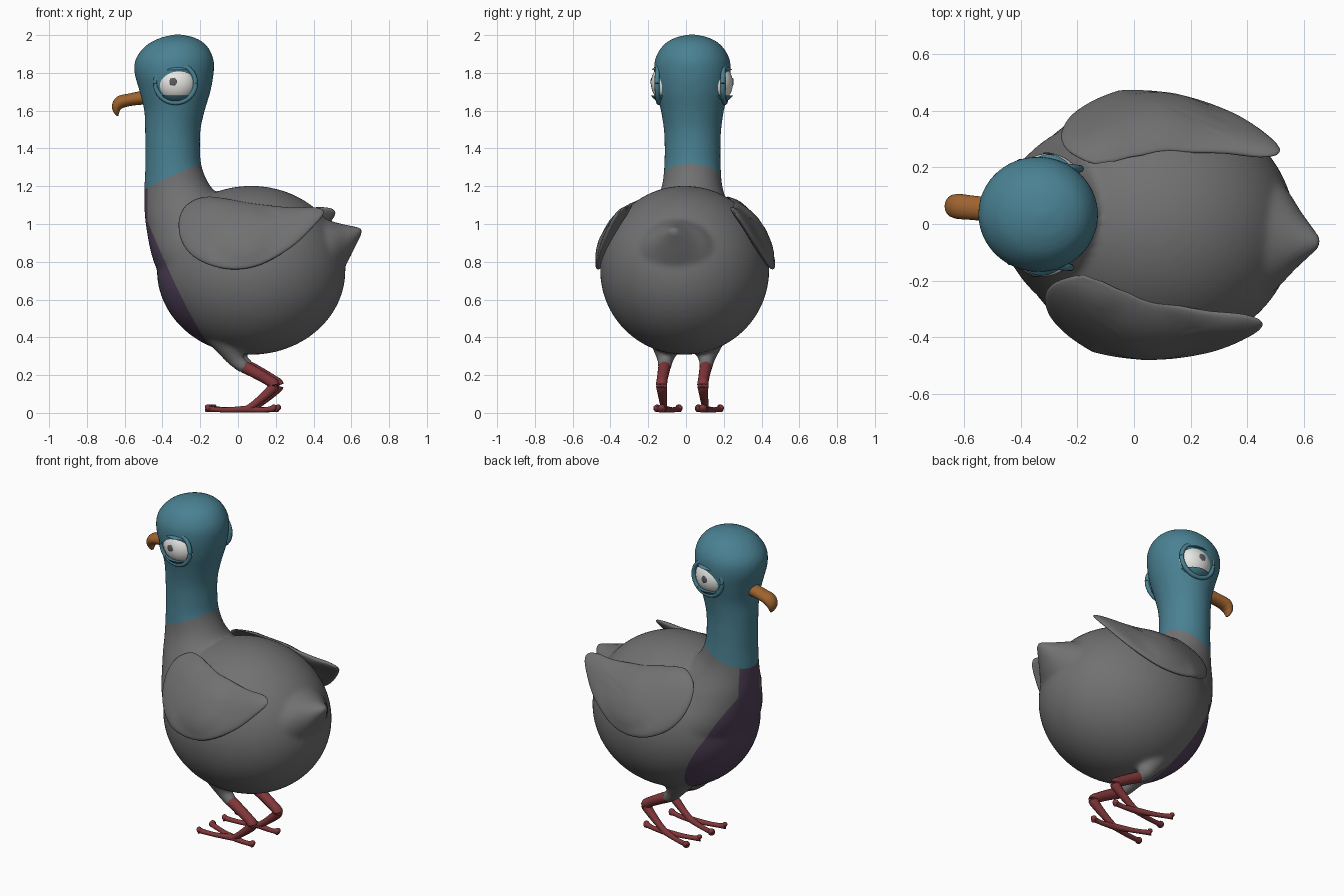
import bpy, bmesh, math
from mathutils import Vector, Matrix

if "Cube" in bpy.data.objects:
    bpy.data.objects.remove(bpy.data.objects["Cube"])

TURN = -0.1  # the bird is turned slightly about z


def material(name, rgb):
    m = bpy.data.materials.new(name)
    m.diffuse_color = (*rgb, 1)
    m.use_nodes = True
    m.node_tree.nodes["Principled BSDF"].inputs["Base Color"].default_value = m.diffuse_color
    return m


GREY = material("grey feathers", (0.165, 0.165, 0.168))
TEAL = material("teal feathers", (0.068, 0.22, 0.29))
PURPLE = material("purple chest", (0.085, 0.055, 0.105))
RED = material("red legs", (0.22, 0.038, 0.042))
ORANGE = material("orange beak", (0.34, 0.125, 0.028))
WHITE = material("white eye", (0.8, 0.8, 0.78))
PUPIL = material("pupil grey", (0.11, 0.11, 0.12))


def spline(pts, n, closed=False):
    """Catmull-Rom through tuples of any length."""
    out, k = [], len(pts)
    for i in range(k if closed else k - 1):
        idx = [i - 1, i, i + 1, i + 2]
        idx = [j % k if closed else min(max(j, 0), k - 1) for j in idx]
        a, b, c, d = (pts[j] for j in idx)
        for s in range(n):
            t = s / n
            out.append(tuple(0.5 * (2 * q + (r - p) * t + (2 * p - 5 * q + 4 * r - w) * t * t
                                    + (3 * q - p - 3 * r + w) * t ** 3)
                             for p, q, r, w in zip(a, b, c, d)))
    if not closed:
        out.append(tuple(pts[-1]))
    return out


def loft(bm, rings, sides=24):
    """rings: (centre, half axis u, half axis v); ends are capped."""
    loops = []
    for c, u, v in rings:
        angs = [2 * math.pi * i / sides for i in range(sides)]
        loops.append([bm.verts.new(c + u * math.cos(a) + v * math.sin(a)) for a in angs])
    faces = [bm.faces.new(loops[0]), bm.faces.new(loops[-1])]
    for p, q in zip(loops, loops[1:]):
        for i in range(sides):
            j = (i + 1) % sides
            faces.append(bm.faces.new((p[i], p[j], q[j], q[i])))
    bmesh.ops.recalc_face_normals(bm, faces=faces)


def tube(bm, pts, n=5, sides=14):
    """Round tube along (x, y, z, radius) points."""
    p = spline(pts, n)
    rings = []
    for i, (x, y, z, r) in enumerate(p):
        d = Vector(p[min(i + 1, len(p) - 1)][:3]) - Vector(p[max(i - 1, 0)][:3])
        q = d.to_track_quat('Z', 'Y')
        rings.append((Vector((x, y, z)), q @ Vector((r, 0, 0)), q @ Vector((0, r, 0))))
    loft(bm, rings, sides)


def ellipsoid(bm, c, r, seg=32):
    m = Matrix.Translation(c) @ Matrix.Diagonal((*r, 1))
    bmesh.ops.create_uvsphere(bm, u_segments=seg, v_segments=seg // 2, radius=1, matrix=m)


def finish(bm, name, *mats, angle=50):
    me = bpy.data.meshes.new(name)
    bm.to_mesh(me)
    bm.free()
    for m in mats:
        me.materials.append(m)
    me.shade_smooth()
    me.set_sharp_from_angle(angle=math.radians(angle))
    ob = bpy.data.objects.new(name, me)
    ob.rotation_euler.z = TURN
    bpy.context.collection.objects.link(ob)
    return ob


X, Y, Z = Vector((1, 0, 0)), Vector((0, 1, 0)), Vector((0, 0, 1))

# Body: ellipsoid, neck, tail and thighs fused into one skin
BC, BR = (0.07, 0, 0.755), (0.5, 0.447, 0.447)
bm = bmesh.new()
ellipsoid(bm, BC, BR, 64)
neck = [(0.6, -0.05, 0.3, 0.3), (0.8, -0.1, 0.347, 0.36), (1.0, -0.2, 0.29, 0.26),
        (1.12, -0.28, 0.217, 0.19), (1.2, -0.322, 0.175, 0.16), (1.3, -0.343, 0.15, 0.15),
        (1.4, -0.348, 0.145, 0.148), (1.5, -0.347, 0.147, 0.152), (1.6, -0.338, 0.16, 0.167),
        (1.7, -0.335, 0.187, 0.19), (1.8, -0.34, 0.21, 0.203), (1.88, -0.337, 0.204, 0.195),
        (1.95, -0.327, 0.155, 0.15), (1.988, -0.32, 0.085, 0.085), (2.004, -0.32, 0.01, 0.01)]
loft(bm, [(Vector((x, 0, z)), X * a, Y * b) for z, x, a, b in spline(neck, 4)], 48)
tail = [(0.35, 0.78, 0.3, 0.29), (0.5, 0.84, 0.2, 0.175), (0.58, 0.895, 0.105, 0.1),
        (0.625, 0.935, 0.055, 0.052), (0.662, 0.968, 0.014, 0.014)]
loft(bm, [(Vector((x, 0, z)), Y * a, Z * b) for x, z, a, b in spline(tail, 4)], 32)
for s in (-1, 1):
    tube(bm, [(-0.05, s * 0.11, 0.40, 0.1), (-0.02, s * 0.11, 0.32, 0.062),
              (0.005, s * 0.11, 0.275, 0.042), (0.055, s * 0.11, 0.235, 0.036)])
body = finish(bm, "body", GREY)
mod = body.modifiers.new("fuse", 'REMESH')
mod.mode, mod.voxel_size = 'VOXEL', 0.013
mod = body.modifiers.new("soften", 'SMOOTH')
mod.factor, mod.iterations = 0.5, 8
bpy.context.view_layer.update()
skin = bpy.data.meshes.new_from_object(body.evaluated_get(bpy.context.evaluated_depsgraph_get()))
bpy.data.objects.remove(body)

# Cut clean colour borders, then colour the teal neck and purple chest
bm = bmesh.new()
bm.from_mesh(skin)
for co, no in (((0, 0, 1.406), (-0.45, 0, 1)), ((0.035, 0, 0), (1, 0, 0.5)), ((-0.472, 0, 0), (1, 0, 0))):
    bmesh.ops.bisect_plane(bm, geom=bm.verts[:] + bm.edges[:] + bm.faces[:], dist=1e-4,
                           plane_co=co, plane_no=no)
for f in bm.faces:
    c = f.calc_center_median()
    if c.z - 0.45 * c.x > 1.406:
        f.material_index = 1
    elif c.x + c.z / 2 < 0.035 or (c.x < -0.472 and c.z > 0.9):
        f.material_index = 2
    else:
        f.material_index = 0
finish(bm, "body", GREY, TEAL, PURPLE, angle=80)

# Wings: lens-shaped plates wrapped over the body
outline = spline([(-0.285, 1.03), (-0.24, 1.11), (-0.13, 1.145), (0.1, 1.11), (0.3, 1.088),
                  (0.44, 1.088), (0.487, 1.06), (0.44, 0.99), (0.33, 0.88), (0.18, 0.79),
                  (0.05, 0.76), (-0.08, 0.775), (-0.2, 0.83), (-0.27, 0.92)], 5, True)


def wing_y(x, z):
    lean = 0.22 + 0.24 * (max(0, 1.14 - z) / 0.37) ** 0.65 - 0.3 * max(0, -0.1 - x)
    q = 1 - ((x - BC[0]) / BR[0]) ** 2 - ((z - BC[2]) / BR[2]) ** 2
    return max(lean, BR[1] * math.sqrt(max(0, q)) + 0.004)


for s, side in ((-1, "right"), (1, "left")):
    bm = bmesh.new()
    loops, cx, cz = [], 0.05, 0.97
    for k in range(-8, 9):
        t = k / 8 * math.pi / 2
        w = 0.87 + 0.13 * math.cos(t) if abs(k) < 4 else None
        f = max(math.cos(t), 0.01)
        h = 0.034 * math.sin(t)
        f = f ** 0.6
        loop = []
        for x, z in outline:
            px, pz = cx + (x - cx) * f, cz + (z - cz) * f
            loop.append(bm.verts.new((px, s * (wing_y(px, pz) + h), pz)))
        loops.append(loop)
    n = len(outline)
    for p, q in zip(loops, loops[1:]):
        for i in range(n):
            bm.faces.new((p[i], p[(i + 1) % n], q[(i + 1) % n], q[i]))
    bm.faces.new(loops[0])
    bm.faces.new(loops[-1])
    bmesh.ops.recalc_face_normals(bm, faces=bm.faces)
    finish(bm, side + "_wing", GREY, angle=80)

    # Legs with two front toes and one back toe
    bm = bmesh.new()
    y = s * 0.11
    tube(bm, [(0.045, y, 0.243, 0.033), (0.1, y, 0.215, 0.031), (0.17, y, 0.175, 0.029),
              (0.203, y, 0.148, 0.03), (0.18, y, 0.115, 0.026), (0.11, y, 0.055, 0.02),
              (0.06, y, 0.02, 0.018)])
    for tx, ty in ((-0.155, -0.06), (-0.155, 0.06), (0.215, 0)):
        path = [(0.06, 0, 0.02, 0.019), (0.5 * tx + 0.03, 0.5 * ty, 0.016, 0.014),
                (0.85 * tx, 0.85 * ty, 0.02, 0.015), (0.95 * tx, 0.97 * ty, 0.024, 0.021),
                (tx, ty, 0.02, 0.006)]
        tube(bm, [(a, y + b, c, r) for a, b, c, r in path])
    finish(bm, side + "_leg", RED, angle=80)

    # Eyeball, pupil, eyelids and rim
    ex, ey, ez = -0.315, s * 0.13, 1.745
    bm = bmesh.new()
    ellipsoid(bm, (ex, ey, ez), (0.108, 0.088, 0.103))
    finish(bm, side + "_eyeball", WHITE)
    bm = bmesh.new()
    ellipsoid(bm, (ex - 0.008, s * 0.2165, ez + 0.008), (0.021, 0.004, 0.021), 16)
    finish(bm, side + "_pupil", PUPIL)
    for name, up, cut in (("upper", 1, 0.07), ("lower", -1, 0.066)):
        bm = bmesh.new()
        ellipsoid(bm, (ex, ey, ez), (0.115, 0.11, 0.11))
        r = bmesh.ops.bisect_plane(bm, geom=bm.verts[:] + bm.edges[:] + bm.faces[:],
                                   plane_co=(ex, ey, ez + up * cut), plane_no=(0, 0, up),
                                   clear_inner=True)
        bmesh.ops.edgeloop_fill(bm, edges=[e for e in r["geom_cut"]
                                           if isinstance(e, bmesh.types.BMEdge)])
        bmesh.ops.recalc_face_normals(bm, faces=bm.faces)
        finish(bm, f"{side}_{name}_eyelid", TEAL)
    bm = bmesh.new()
    ring = [(ex + 0.107 * math.cos(a), s * 0.175, ez + 0.103 * math.sin(a), 0.013)
            for a in [2 * math.pi * i / 32 for i in range(33)]]
    tube(bm, ring, 1, 10)
    finish(bm, side + "_eye_rim", TEAL, angle=80)

# Hooked beak
bm = bmesh.new()
beak = [(-0.44, 1.675, 0.042, 0.04), (-0.51, 1.668, 0.042, 0.036), (-0.58, 1.657, 0.043, 0.033),
        (-0.625, 1.645, 0.044, 0.034), (-0.645, 1.618, 0.037, 0.027), (-0.645, 1.59, 0.024, 0.014),
        (-0.64, 1.572, 0.008, 0.004)]
pts = spline(beak, 4)
rings = []
for i, (x, z, w, h) in enumerate(pts):
    a, b = pts[max(i - 1, 0)], pts[min(i + 1, len(pts) - 1)]
    d = Vector((b[0] - a[0], 0, b[1] - a[1])).normalized()
    rings.append((Vector((x, 0, z)), Y * w, Vector((-d.z, 0, d.x)) * h))
loft(bm, rings, 20)
finish(bm, "beak", ORANGE)
